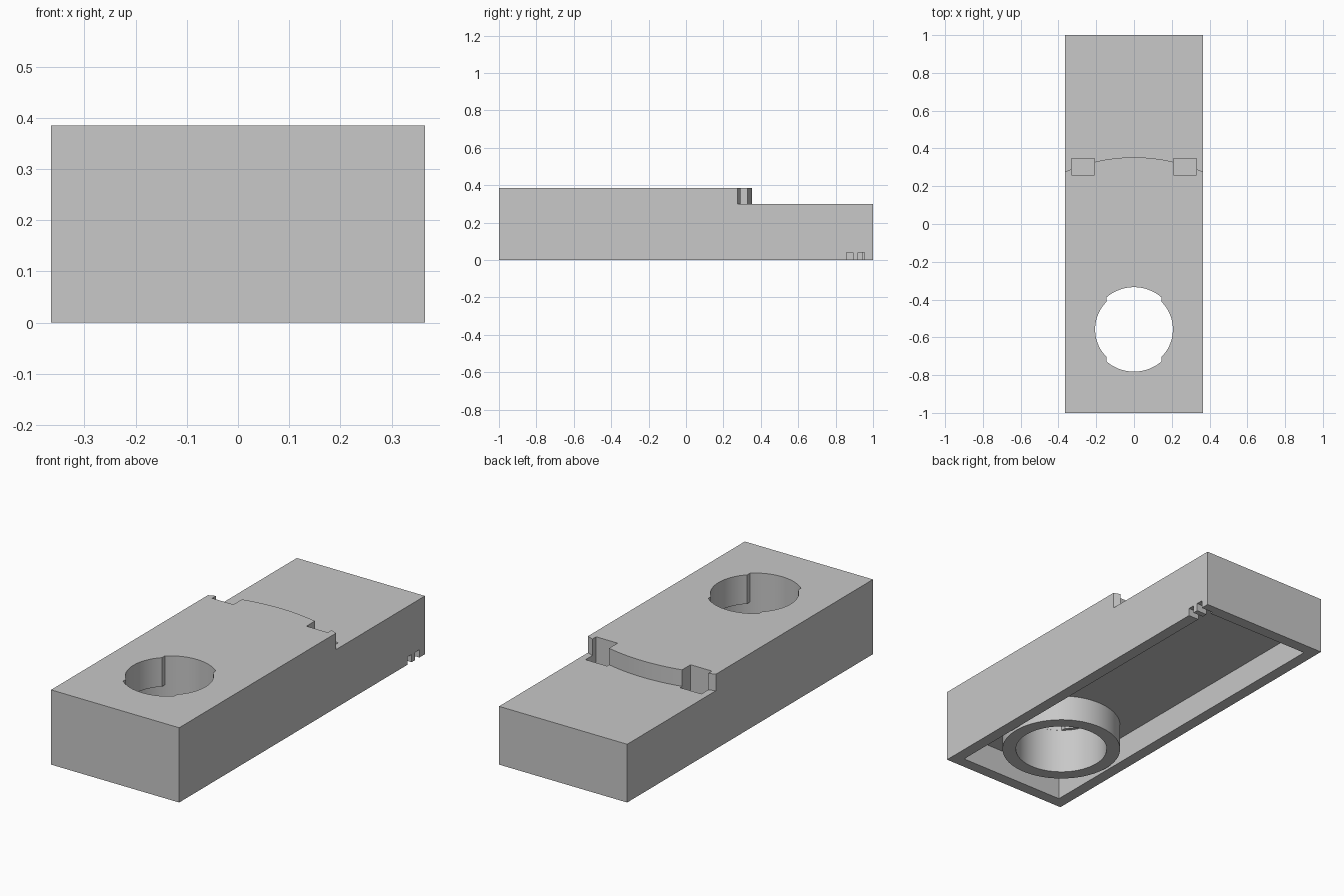
import bpy
import bmesh
from math import sin, cos, radians, acos

if "Cube" in bpy.data.objects:
    bpy.data.objects.remove(bpy.data.objects["Cube"], do_unlink=True)

HALF_W, HALF_L, TOP, LOW = 0.365, 1.0, 0.385, 0.30
WALL, CEILING = 0.06, 0.135
HOLE_Y, HOLE_R, KEY_R, TUBE_R = -0.558, 0.2235, 0.206, 0.29
STEP_R = 0.911          # step edge is concentric with the hole
LEDGE = 0.236
POCKET_FLOOR = 0.22

grey = bpy.data.materials.new("plain_grey")
grey.use_nodes = True
colour = (0.58, 0.58, 0.58, 1)
grey.diffuse_color = colour
grey.node_tree.nodes["Principled BSDF"].inputs["Base Color"].default_value = colour


def arc(radius, start, end, count):
    """Points on an arc about the hole centre, angles in radians."""
    steps = [start + (end - start) * i / count for i in range(count + 1)]
    return [(radius * cos(a), HOLE_Y + radius * sin(a)) for a in steps]


def circle(radius, count=96):
    return arc(radius, 0, radians(360), count)[:-1]


def rect(x0, x1, y0, y1):
    return [(x0, y0), (x1, y0), (x1, y1), (x0, y1)]


def prism(name, outline, z0, z1):
    """Extrude a plan outline between two heights."""
    bm = bmesh.new()
    face = bm.faces.new([bm.verts.new((x, y, z0)) for x, y in outline])
    new = bmesh.ops.extrude_face_region(bm, geom=[face])["geom"]
    top = [v for v in new if isinstance(v, bmesh.types.BMVert)]
    bmesh.ops.translate(bm, verts=top, vec=(0, 0, z1 - z0))
    bmesh.ops.recalc_face_normals(bm, faces=bm.faces)
    mesh = bpy.data.meshes.new(name)
    bm.to_mesh(mesh)
    bm.free()
    mesh.materials.append(grey)
    obj = bpy.data.objects.new(name, mesh)
    bpy.context.collection.objects.link(obj)
    return obj


def cut(target, cutter):
    """Subtract the cutter, then discard it."""
    cutter.hide_render = True
    mod = target.modifiers.new("cut", "BOOLEAN")
    mod.operation = "DIFFERENCE"
    mod.solver = "EXACT"
    mod.object = cutter
    bpy.context.view_layer.objects.active = target
    bpy.ops.object.modifier_apply(modifier=mod.name)
    bpy.data.objects.remove(cutter, do_unlink=True)


# Main block
body = prism("hollow_block", rect(-HALF_W, HALF_W, -HALF_L, HALF_L), 0, TOP)

# Lower rear deck with a curved step
reach = HALF_W + 0.05
side = acos(reach / STEP_R)
step = arc(STEP_R, side, radians(180) - side, 48)
step += [(-reach, HALF_L + 0.1), (reach, HALF_L + 0.1)]
cut(body, prism("step_cutter", step, LOW, TOP + 0.1))

# Rectangular pockets at both ends of the step
for s in (-1, 1):
    xs = sorted((s * 0.208, s * 0.33))
    cut(body, prism("pocket_cutter", rect(*xs, 0.26, 0.346), POCKET_FLOOR, TOP + 0.1))

# Open underside, leaving the tube around the hole
inner_w, inner_l = HALF_W - WALL, HALF_L - WALL
cavity = prism("cavity_cutter", rect(-inner_w, inner_w, -inner_l, inner_l), -0.1, CEILING)
cut(cavity, prism("tube_core", circle(TUBE_R), -0.2, CEILING + 0.1))
cut(body, cavity)

# Keyed hole: narrow at the sides, full radius at front and back
key_x = 0.145
a, b = acos(key_x / KEY_R), acos(key_x / HOLE_R)
half = radians(180)
keyed = (arc(KEY_R, -a, a, 24) + arc(HOLE_R, b, half - b, 24)
         + arc(KEY_R, half - a, half + a, 24)
         + arc(HOLE_R, half + b, 2 * half - b, 24))
cut(body, prism("keyed_cutter", keyed, -0.1, TOP + 0.1))
cut(body, prism("bore_cutter", circle(HOLE_R + 0.0005), -0.1, LEDGE))

# Two small slots in the bottom of one side wall
for y in (0.857, 0.92):
    cut(body, prism("slot_cutter", rect(inner_w - 0.01, HALF_W + 0.1, y, y + 0.035), -0.1, 0.04))

# Smooth the curved walls, keep edges sharp
bpy.ops.object.select_all(action="DESELECT")
body.select_set(True)
bpy.context.view_layer.objects.active = body
bpy.ops.object.shade_smooth_by_angle(angle=radians(30))
